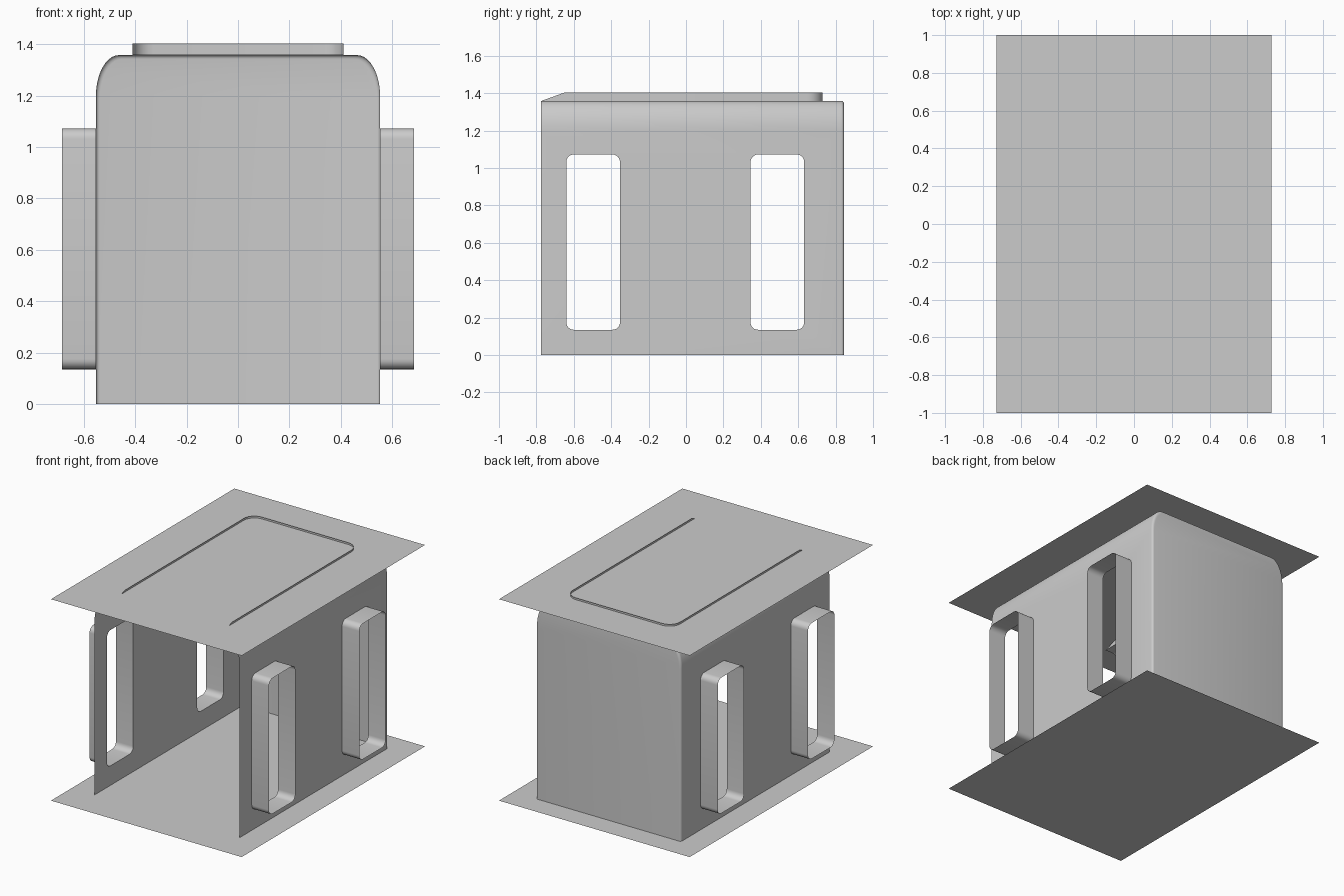
import bpy, bmesh, math

if "Cube" in bpy.data.objects:
    bpy.data.objects.remove(bpy.data.objects["Cube"])

HX, TOP, FRONT, BACK = 0.553, 1.358, -0.775, 0.845   # shell extents
RX, RZ, BEV = 0.09, 0.16, 0.015                      # roof corner radii, rear edge rounding
WINDOWS = [(-0.64, -0.353), (0.345, 0.632)]
WZ = (0.135, 1.072)


def finish(name, bm, smooth=True):
    bmesh.ops.remove_doubles(bm, verts=bm.verts, dist=1e-4)
    bmesh.ops.recalc_face_normals(bm, faces=bm.faces)
    me = bpy.data.meshes.new(name)
    bm.to_mesh(me)
    bm.free()
    ob = bpy.data.objects.new(name, me)
    bpy.context.collection.objects.link(ob)
    if smooth:
        bpy.ops.object.select_all(action='DESELECT')
        ob.select_set(True)
        bpy.context.view_layer.objects.active = ob
        bpy.ops.object.shade_smooth_by_angle(angle=math.radians(40))
    return ob


def arc(cx, cy, rx, ry, a0, a1, n=6):
    return [(cx + rx * math.cos(math.radians(a0 + (a1 - a0) * i / n)),
             cy + ry * math.sin(math.radians(a0 + (a1 - a0) * i / n))) for i in range(n + 1)]


def rounded_rect(x0, x1, y0, y1, r):
    return (arc(x1 - r, y1 - r, r, r, 0, 90) + arc(x0 + r, y1 - r, r, r, 90, 180)
            + arc(x0 + r, y0 + r, r, r, 180, 270) + arc(x1 - r, y0 + r, r, r, 270, 360))


def loop_edges(bm, pts):
    vs = [bm.verts.new(p) for p in pts]
    return [bm.edges.new((vs[i], vs[i - 1])) for i in range(len(vs))]


def bridge(bm, a, b, closed=False):
    va, vb = [bm.verts.new(p) for p in a], [bm.verts.new(p) for p in b]
    for i in range(0 if closed else 1, len(a)):
        bm.faces.new((va[i - 1], va[i], vb[i], vb[i - 1]))


# Skylight outline, open at the front
skylight = ([(0.41, FRONT), (0.41, -0.65)] + arc(0.33, 0.65, 0.08, 0.08, 0, 90)
            + arc(-0.33, 0.65, 0.08, 0.08, 90, 180) + [(-0.41, -0.65), (-0.41, FRONT)])

# Shell: side walls with window holes, roof with skylight cut, rounded corners, rear wall
bm = bmesh.new()
yb = BACK - BEV
for s in (-1, 1):
    wall = [(FRONT, 0), (yb, 0), (yb, TOP - RZ), (FRONT, TOP - RZ)]
    edges = loop_edges(bm, [(s * HX, y, z) for y, z in wall])
    for y0, y1 in WINDOWS:
        edges += loop_edges(bm, [(s * HX, y, z) for y, z in rounded_rect(y0, y1, *WZ, 0.04)])
    bmesh.ops.triangle_fill(bm, edges=edges, use_beauty=True, normal=(s, 0, 0))
    corner = [(s * x, z) for x, z in arc(HX - RX, TOP - RZ, RX, RZ, 0, 90, 10)]
    bridge(bm, [(x, FRONT, z) for x, z in corner], [(x, yb, z) for x, z in corner])

rx = HX - RX
roof = [(rx, FRONT)] + skylight + [(-rx, FRONT), (-rx, yb), (rx, yb)]
bmesh.ops.triangle_fill(bm, edges=loop_edges(bm, [(x, y, TOP) for x, y in roof]),
                        use_beauty=True, normal=(0, 0, 1))

right = arc(HX - RX, TOP - RZ, RX, RZ, 0, 90, 10)
arch = [(HX, 0)] + right + [(-x, z) for x, z in reversed(right)] + [(-HX, 0)]
rings = []
for k in range(5):
    a = math.pi / 2 * k / 4
    d = BEV * (1 - math.cos(a))
    rings.append([(x * (1 - d / HX), yb + BEV * math.sin(a), z * (1 - d / TOP)) for x, z in arch])
for a, b in zip(rings, rings[1:]):
    bridge(bm, a, b)
bm.faces.new([bm.verts.new(p) for p in rings[-1]])
finish("shell", bm)

# Window frames projecting from both side walls
for s, side in ((-1, "left"), (1, "right")):
    for (y0, y1), pos in zip(WINDOWS, ("front", "rear")):
        bm = bmesh.new()
        rr = rounded_rect(y0, y1, *WZ, 0.04)
        bridge(bm, [(s * HX, y, z) for y, z in rr], [(s * 0.685, y, z) for y, z in rr], True)
        finish(f"{side}_{pos}_window_frame", bm)

# Skylight rim, tapering down to the roof at the front
bm = bmesh.new()
bridge(bm, [(x, y, TOP) for x, y in skylight],
       [(x, y, TOP if y == FRONT else 1.403) for x, y in skylight])
finish("skylight_rim", bm)

# Tiled floor and ceiling planes
for name, z in (("floor_tiles", 0), ("ceiling_tiles", 1.39)):
    bm = bmesh.new()
    bmesh.ops.create_grid(bm, x_segments=6, y_segments=8, size=1)
    for v in bm.verts:
        v.co.x *= 0.728
        v.co.z = z
    finish(name, bm, smooth=False)
